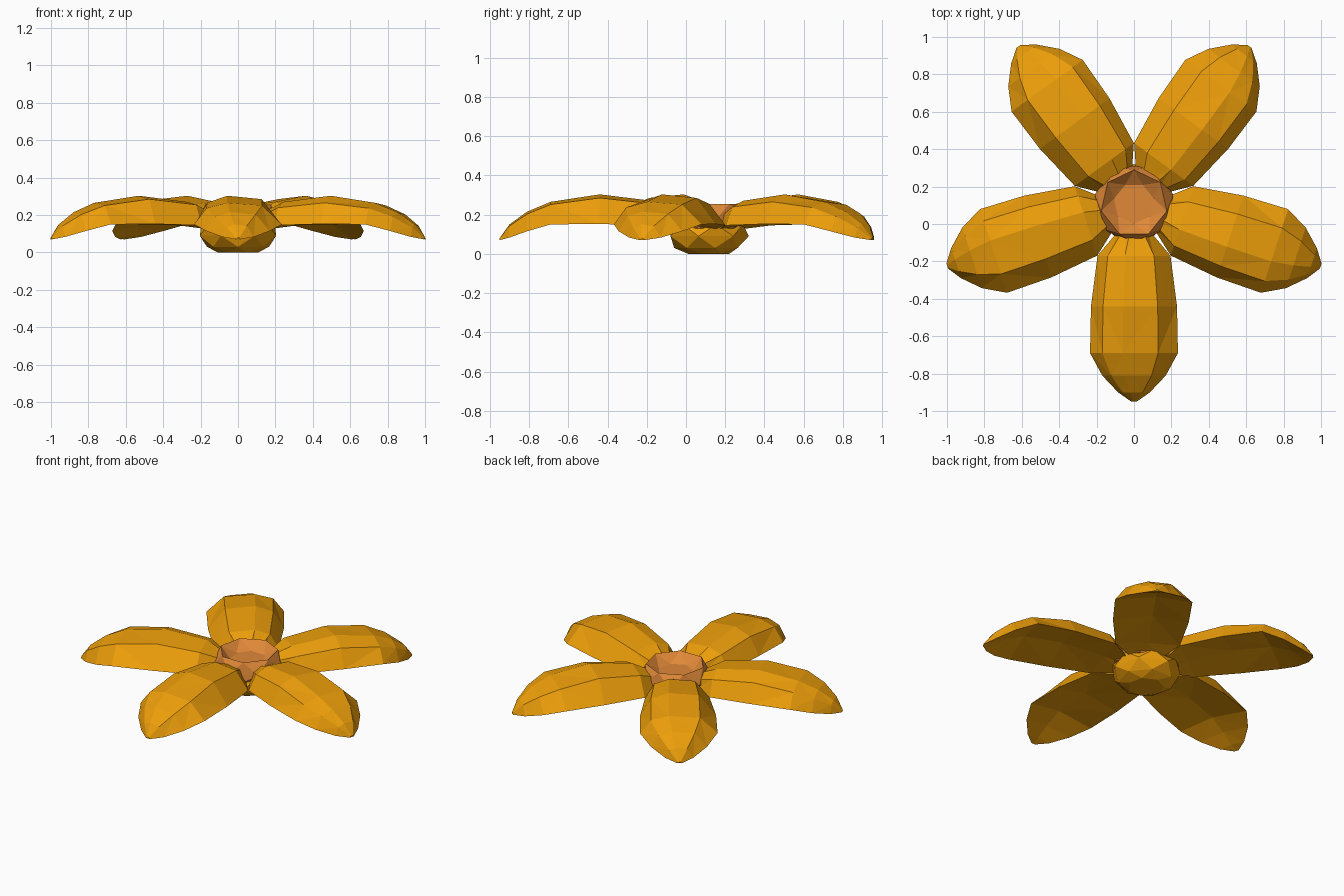
import bpy, bmesh, math
from mathutils import Matrix

if "Cube" in bpy.data.objects:
    bpy.data.objects.remove(bpy.data.objects["Cube"])

CENTRE = (0, 0.1, 0)

def material(name, rgb):
    m = bpy.data.materials.new(name)
    m.diffuse_color = (*rgb, 1)
    m.use_nodes = True
    m.node_tree.nodes["Principled BSDF"].inputs["Base Color"].default_value = m.diffuse_color
    return m

gold = material("petal_gold", (0.84, 0.34, 0.003))
copper = material("centre_copper", (0.75, 0.25, 0.04))

def loft(name, rings, mat):
    """Skin a list of equal-sized rings and cap both ends."""
    bm = bmesh.new()
    vs = [[bm.verts.new(p) for p in ring] for ring in rings]
    n = len(vs[0])
    for a, b in zip(vs, vs[1:]):
        for i in range(n):
            j = (i + 1) % n
            bm.faces.new((a[i], a[j], b[j], b[i]))
    bm.faces.new(vs[0])
    bm.faces.new(vs[-1])
    bmesh.ops.triangulate(bm, faces=[f for f in bm.faces if len(f.verts) == 4])
    bmesh.ops.recalc_face_normals(bm, faces=bm.faces)
    me = bpy.data.meshes.new(name)
    bm.to_mesh(me)
    bm.free()
    me.materials.append(mat)
    ob = bpy.data.objects.new(name, me)
    bpy.context.collection.objects.link(ob)
    return ob

# Petal stations: distance, half width, edge z, crown z, hollow underside z
stations = [
    (0.12, 0.07, 0.12, 0.20, 0.13),
    (0.27, 0.195, 0.145, 0.27, 0.155),
    (0.54, 0.23, 0.152, 0.303, 0.19),
    (0.79, 0.235, 0.15, 0.265, 0.18),
    (0.91, 0.17, 0.115, 0.215, 0.135),
    (1.00, 0.085, 0.083, 0.15, 0.09),
    (1.05, 0.014, 0.07, 0.08, 0.071),
]

def petal_ring(r, w, edge, crown, under):
    h = crown - edge
    return [(r, -w, edge), (r, -w * 0.72, edge + h * 0.75), (r, -w * 0.25, crown),
            (r, w * 0.55, edge + h * 0.88), (r, w, edge), (r, w * 0.05, under)]

# Five petals around the centre
for k in range(5):
    ob = loft(f"petal_{k + 1}", [petal_ring(*s) for s in stations], gold)
    ob.data.transform(Matrix.Translation(CENTRE) @ Matrix.Rotation(math.radians(-90 + 72 * k), 4, 'Z'))

def round_part(name, profile, mat, sides=7):
    rings = []
    for i, (r, z) in enumerate(profile):
        off = math.pi / 2 + (i % 2) * math.pi / sides
        rings.append([(r * math.cos(off + 2 * math.pi * j / sides),
                       r * math.sin(off + 2 * math.pi * j / sides) + 0.11, z)
                      for j in range(sides)])
    return loft(name, rings, mat)

# Faceted cup under the flower, and the hollow centre sitting in it
round_part("flower_base", [(0.11, 0.0), (0.17, 0.03), (0.21, 0.09), (0.20, 0.15)], gold)
round_part("flower_centre", [(0.20, 0.13), (0.215, 0.18), (0.18, 0.255), (0.11, 0.20)], copper)
